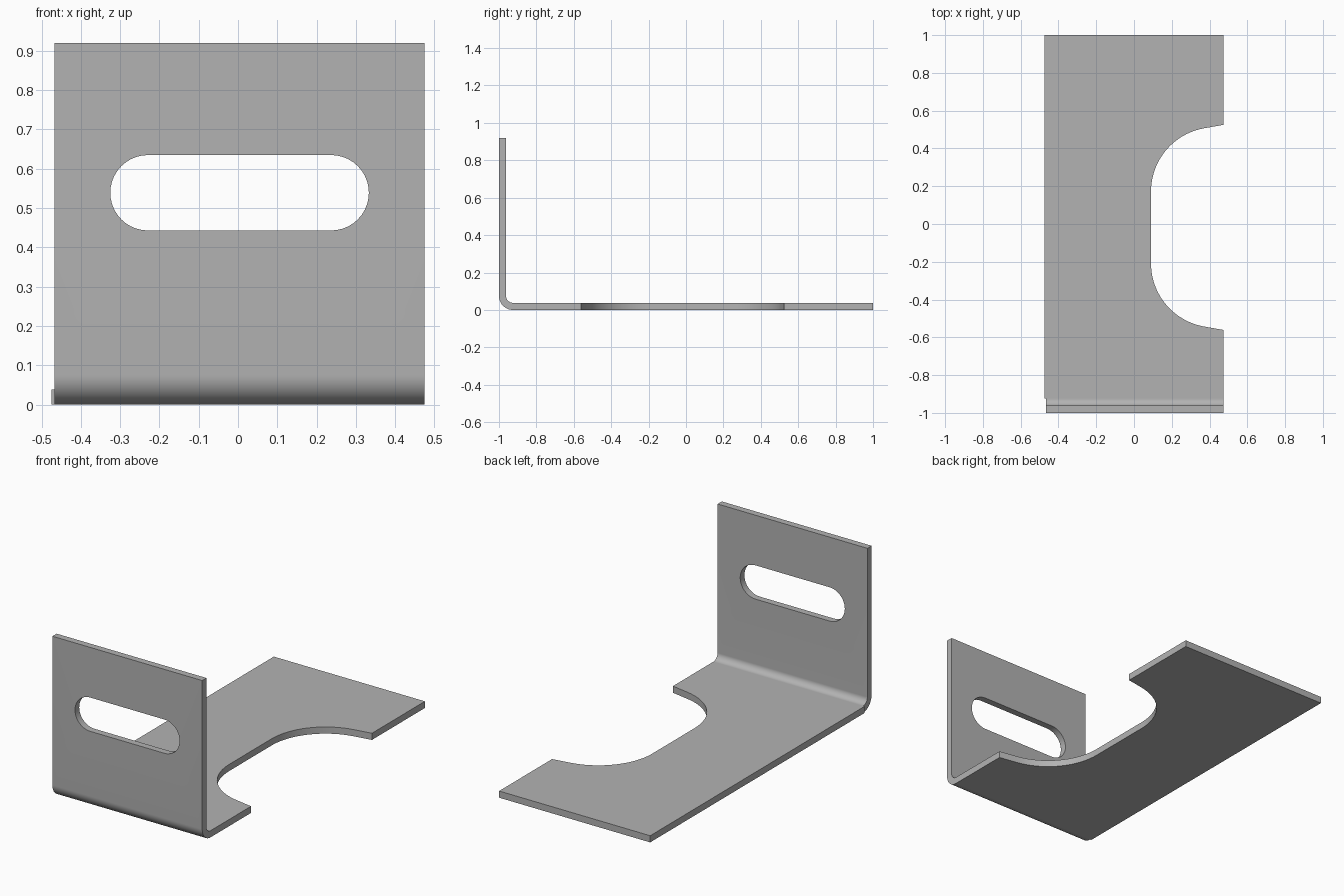
import bpy, bmesh
from math import sin, cos, tan, radians
from mathutils import Vector

cube = bpy.data.objects.get("Cube")
if cube:
    bpy.data.objects.remove(cube)

THICK, HALF_W, LEFT_EDGE = 0.038, 0.475, -0.467
BEND_Y, BEND_R, TOP = -0.925, 0.075, 0.92

steel = bpy.data.materials.new("Grey steel")
steel.use_nodes = True
steel.diffuse_color = (0.45, 0.45, 0.45, 1)
steel.node_tree.nodes["Principled BSDF"].inputs["Base Color"].default_value = steel.diffuse_color


def arc(cx, cy, r, start, end, steps=20):
    angles = [radians(start + (end - start) * i / steps) for i in range(steps + 1)]
    return [(cx + r * cos(a), cy + r * sin(a)) for a in angles]


def prism(name, points, offset):
    """Extrude a closed outline of 3D points along an offset."""
    bm = bmesh.new()
    face = bm.faces.new([bm.verts.new(p) for p in points])
    ext = bmesh.ops.extrude_face_region(bm, geom=[face])
    verts = [g for g in ext["geom"] if isinstance(g, bmesh.types.BMVert)]
    bmesh.ops.translate(bm, verts=verts, vec=Vector(offset))
    bmesh.ops.recalc_face_normals(bm, faces=bm.faces)
    mesh = bpy.data.meshes.new(name)
    bm.to_mesh(mesh)
    bm.free()
    mesh.materials.append(steel)
    obj = bpy.data.objects.new(name, mesh)
    bpy.context.collection.objects.link(obj)
    return obj


def select(obj):
    bpy.ops.object.select_all(action='DESELECT')
    obj.select_set(True)
    bpy.context.view_layer.objects.active = obj


# Base plate with a rounded cutout whose ends flare open
mid, cut_x, r, flare = -0.018, 0.09, 0.34, 10
upper = arc(cut_x + r, 0.19, r, 180, 90 + flare)
last_x, last_y = upper[-1]
upper.append((HALF_W, last_y + (HALF_W - last_x) * tan(radians(flare))))
cutout = [(x, mid + y) for x, y in reversed(upper)] + [(x, mid - y) for x, y in upper]
outline = [(-HALF_W, BEND_Y), (-HALF_W, 1), (HALF_W, 1)] + cutout + [(HALF_W, BEND_Y)]
base = prism("base_plate", [(x, y, 0) for x, y in outline], (0, 0, THICK))

# Upright flange, including the rounded bend
profile = arc(BEND_Y, BEND_R, BEND_R, 270, 180, 16) + [(-1, TOP), (-1 + THICK, TOP)]
profile += arc(BEND_Y, BEND_R, BEND_R - THICK, 180, 270, 16)
flange = prism("upright_flange", [(LEFT_EDGE, y, z) for y, z in profile],
               (HALF_W - LEFT_EDGE, 0, 0))

# Slot through the flange
slot_x, slot_z, slot_r, reach = 0.004, 0.539, 0.096, 0.233
slot = arc(slot_x + reach, slot_z, slot_r, -90, 90) + arc(slot_x - reach, slot_z, slot_r, 90, 270)
cutter = prism("slot_cutter", [(x, -1.1, z) for x, z in slot], (0, 0.25, 0))
cutter.hide_render = True
mod = flange.modifiers.new("Slot", 'BOOLEAN')
mod.operation, mod.solver, mod.object = 'DIFFERENCE', 'EXACT', cutter
select(flange)
bpy.ops.object.modifier_apply(modifier=mod.name)
bpy.data.objects.remove(cutter)

# Smooth curved walls, sharp plate edges
for part in (base, flange):
    select(part)
    bpy.ops.object.shade_smooth_by_angle(angle=radians(30))
